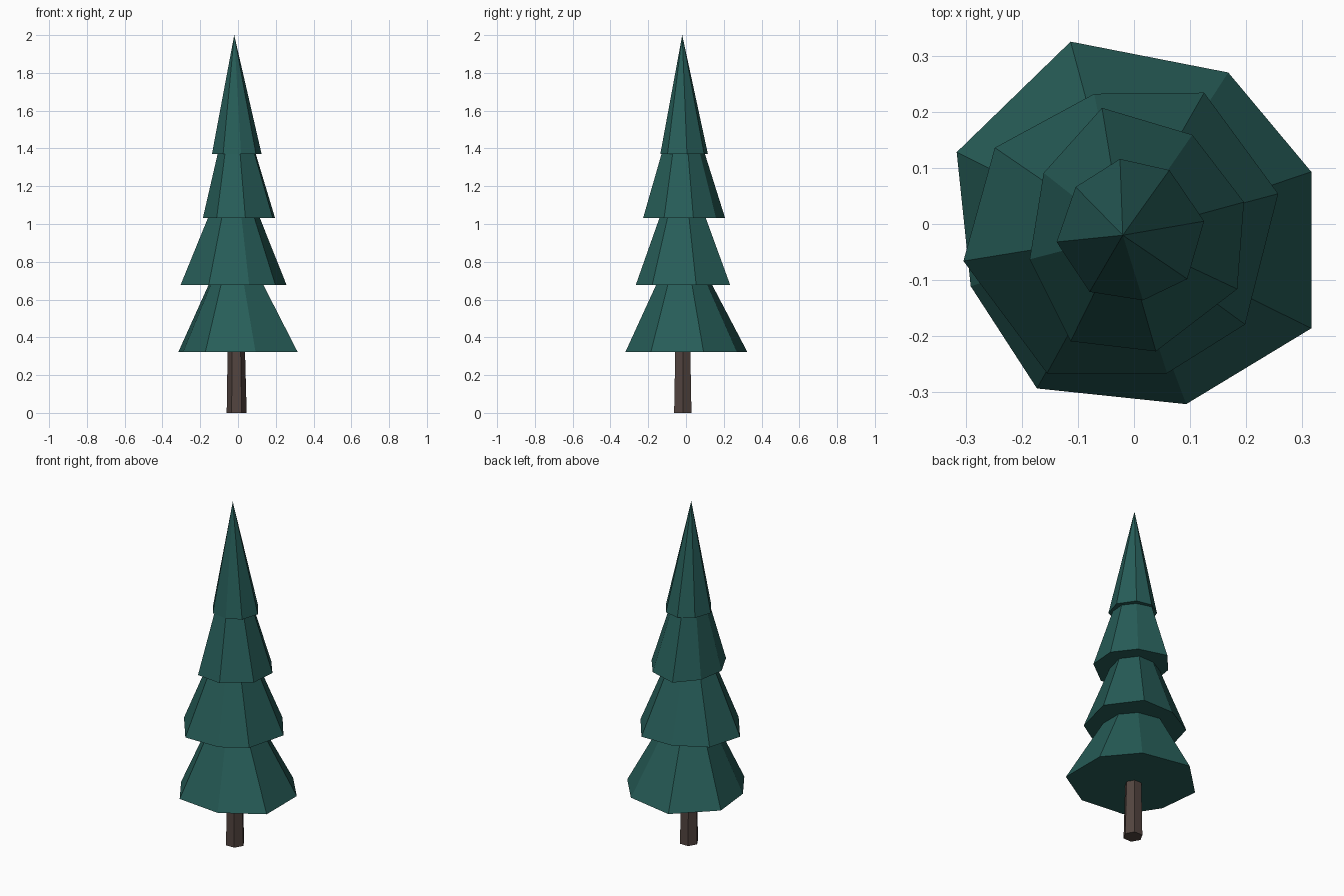
import bpy, bmesh, math

if "Cube" in bpy.data.objects:
    bpy.data.objects.remove(bpy.data.objects["Cube"])

def material(name, color):
    m = bpy.data.materials.new(name)
    m.diffuse_color = (*color, 1)
    m.use_nodes = True
    m.node_tree.nodes["Principled BSDF"].inputs["Base Color"].default_value = m.diffuse_color
    return m

GREEN = material("pine green", (0.020, 0.110, 0.098))
BROWN = material("bark brown", (0.085, 0.058, 0.050))
AXIS = (-0.02, -0.02)  # the tip stands slightly off centre

def loft(name, bottom, z0, top, z1, mat):
    """Flat-faced piece from a bottom outline to a top outline (or a single tip)."""
    bm = bmesh.new()
    lo = [bm.verts.new((x, y, z0)) for x, y in bottom]
    hi = [bm.verts.new((x, y, z1)) for x, y in top]
    n = len(lo)
    bm.faces.new(lo)
    for i in range(n):
        j = (i + 1) % n
        if len(hi) == 1:
            bm.faces.new((lo[i], lo[j], hi[0]))
        else:
            bm.faces.new((lo[i], lo[j], hi[j], hi[i]))
    if len(hi) > 1:
        bm.faces.new(hi)
    bmesh.ops.recalc_face_normals(bm, faces=bm.faces)
    me = bpy.data.meshes.new(name)
    bm.to_mesh(me)
    bm.free()
    me.materials.append(mat)
    ob = bpy.data.objects.new(name, me)
    bpy.context.collection.objects.link(ob)

def ring(cx, cy, r, n):
    return [(cx + r * math.cos(2 * math.pi * i / n),
             cy + r * math.sin(2 * math.pi * i / n)) for i in range(n)]

# Trunk: tapered hexagon
loft("trunk", ring(-0.007, -0.017, 0.053, 6), 0, ring(-0.009, -0.017, 0.046, 6), 0.33, BROWN)

# Branch tiers: uneven eight-sided skirts (bottom z, top z, top scale, outline)
tiers = [
    (0.322, 0.677, 0.46, [(-0.113, 0.325), (0.168, 0.27), (0.316, 0.093), (0.316, -0.186),
                          (0.093, -0.321), (-0.173, -0.293), (-0.291, -0.111), (-0.316, 0.128)]),
    (0.677, 1.032, 0.49, [(-0.071, 0.232), (0.125, 0.234), (0.257, 0.054), (0.198, -0.179),
                          (0.059, -0.266), (-0.155, -0.266), (-0.304, -0.066), (-0.248, 0.136)]),
    (1.032, 1.370, 0.53, [(-0.057, 0.207), (0.104, 0.159), (0.196, 0.039), (0.184, -0.116),
                          (0.039, -0.227), (-0.113, -0.209), (-0.186, -0.063), (-0.161, 0.091)]),
    (1.370, 2.000, 0.0, [(-0.025, 0.116), (0.063, 0.096), (0.125, 0.005), (0.095, -0.098),
                         (0.016, -0.136), (-0.079, -0.121), (-0.138, -0.032), (-0.104, 0.066)]),
]
for k, (z0, z1, s, outline) in enumerate(tiers, 1):
    if s:
        top = [(AXIS[0] + (x - AXIS[0]) * s, AXIS[1] + (y - AXIS[1]) * s) for x, y in outline]
    else:
        top = [AXIS]
    loft(f"branch_tier_{k}", outline, z0, top, z1, GREEN)
